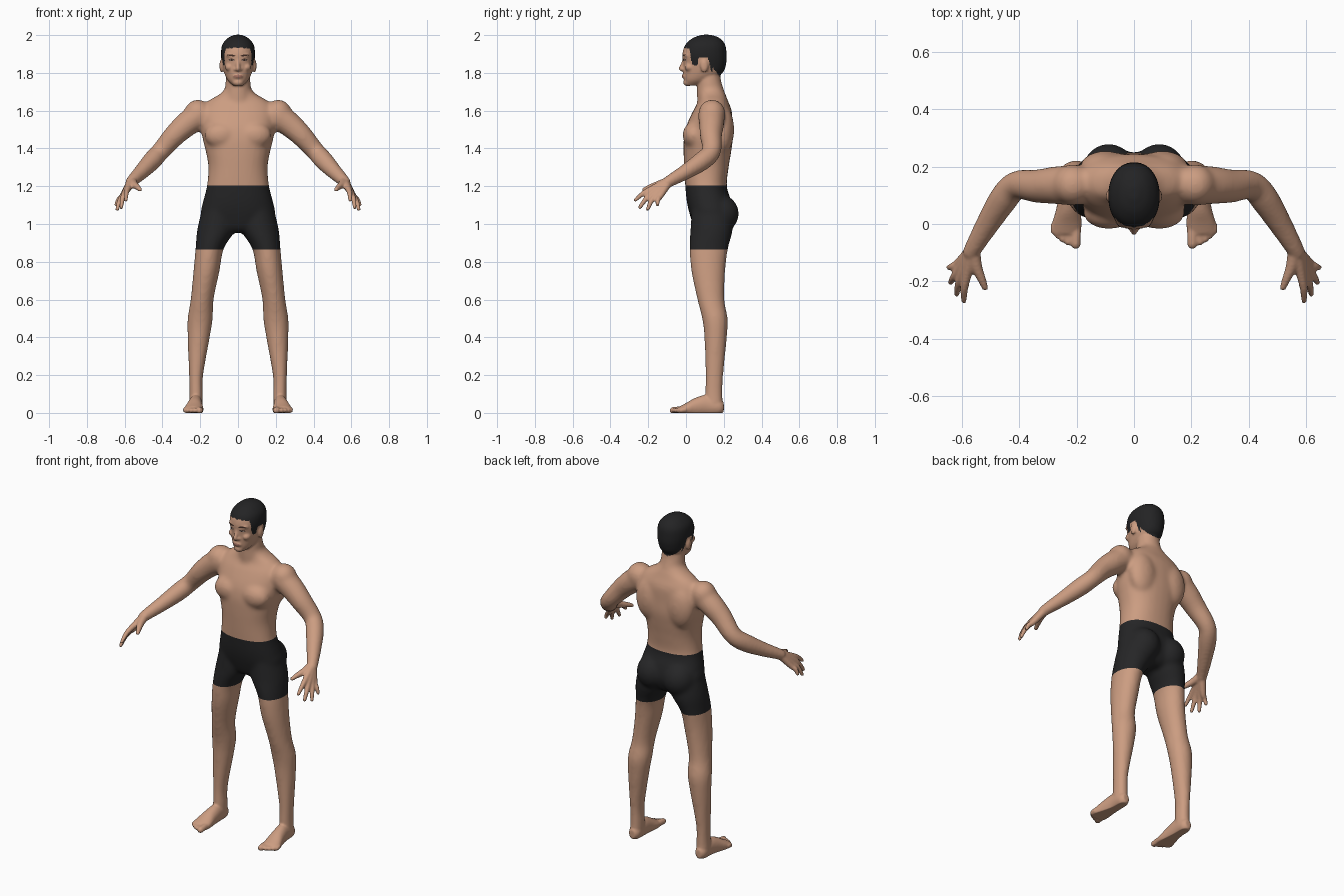
import bpy, bmesh, math
from mathutils import Vector, Matrix
from mathutils.bvhtree import BVHTree

if "Cube" in bpy.data.objects:
    bpy.data.objects.remove(bpy.data.objects["Cube"])

Z, Y = Vector((0, 0, 1)), Vector((0, 1, 0))


def material(name, color):
    mat = bpy.data.materials.new(name)
    mat.use_nodes = True
    mat.diffuse_color = (*color, 1)
    mat.node_tree.nodes["Principled BSDF"].inputs["Base Color"].default_value = (*color, 1)
    return mat


skin = material("skin", (0.60, 0.335, 0.22))
shorts = material("black shorts", (0.019, 0.019, 0.02))
hair = material("black hair", (0.017, 0.017, 0.018))
brow_dark = material("dark brown", (0.05, 0.025, 0.018))
eye_white = material("eye white", (0.45, 0.36, 0.31))
lip = material("lip", (0.38, 0.17, 0.125))


def spline(points, steps=6):
    """Catmull-Rom interpolation of whole cross-sections."""
    p = [Vector(points[0])] + [Vector(q) for q in points] + [Vector(points[-1])]
    out = []
    for i in range(1, len(p) - 2):
        a, b, c, d = p[i - 1:i + 3]
        for k in range(steps):
            t = k / steps
            out.append(0.5 * (2 * b + (c - a) * t + (2 * a - 5 * b + 4 * c - d) * t ** 2
                              + (3 * b - a - 3 * c + d) * t ** 3))
    return out + [p[-2]]


def loft(bm, sections, side=1, axis=None, square=1.0, count=28):
    """Skin rings (x, y, z, half width, half depth) along an axis or the path itself."""
    full = [tuple(s) if len(s) == 5 else (*s, s[3]) for s in sections]
    rows = spline(full)
    centres = [Vector(r[:3]) for r in rows]
    rings = []
    for i, row in enumerate(rows):
        n = axis or (centres[min(i + 1, len(rows) - 1)] - centres[max(i - 1, 0)]).normalized()
        u = (Vector((1, 0, 0)) - n * n.x).normalized()
        v = n.cross(u)
        ring = []
        for k in range(count):
            a = math.tau * k / count
            c, s = math.cos(a), math.sin(a)
            c = math.copysign(abs(c) ** square, c)
            s = math.copysign(abs(s) ** square, s)
            co = centres[i] + u * c * row[3] + v * s * row[4]
            ring.append(bm.verts.new((co.x * side, co.y, co.z)))
        rings.append(ring)
    for lower, upper in zip(rings, rings[1:]):
        for k in range(count):
            j = (k + 1) % count
            bm.faces.new((lower[k], lower[j], upper[j], upper[k]))
    bm.faces.new(rings[0])
    bm.faces.new(rings[-1])


def ball(bm, centre, radii, side=1):
    x, y, z = centre
    place = Matrix.Translation((x * side, y, z)) @ Matrix.Diagonal((*radii, 1))
    bmesh.ops.create_uvsphere(bm, u_segments=24, v_segments=16, radius=1, matrix=place)


def fuse(bm, voxel, repeats):
    """Melt overlapping volumes into one smooth skin."""
    bmesh.ops.recalc_face_normals(bm, faces=bm.faces)
    mesh = bpy.data.meshes.new("rough")
    bm.to_mesh(mesh)
    bm.free()
    obj = bpy.data.objects.new("rough", mesh)
    bpy.context.scene.collection.objects.link(obj)
    remesh = obj.modifiers.new("remesh", "REMESH")
    remesh.mode = "VOXEL"
    remesh.voxel_size = voxel
    smooth = obj.modifiers.new("smooth", "SMOOTH")
    smooth.factor = 0.5
    smooth.iterations = repeats
    graph = bpy.context.evaluated_depsgraph_get()
    result = bpy.data.meshes.new_from_object(obj.evaluated_get(graph))
    bpy.data.objects.remove(obj)
    bm = bmesh.new()
    bm.from_mesh(result)
    return bm


# Torso and neck
core = bmesh.new()
loft(core, [(0, .13, .955, .07, .06), (0, .135, .98, .13, .09), (0, .135, 1.05, .195, .115),
            (0, .122, 1.12, .185, .118), (0, .106, 1.2, .165, .11), (0, .108, 1.3, .157, .118),
            (0, .113, 1.38, .17, .126), (0, .118, 1.45, .187, .13), (0, .124, 1.52, .195, .122),
            (0, .14, 1.6, .195, .102), (0, .145, 1.65, .16, .078), (0, .14, 1.685, .1, .07),
            (0, .13, 1.715, .068, .066)], axis=Z, square=.88)
loft(core, [(0, .14, 1.6, .085, .08), (0, .13, 1.7, .07, .073), (0, .122, 1.76, .066, .064),
            (0, .12, 1.82, .06, .06)], axis=Z)

for side in (1, -1):
    # Chest, shoulder blade, shoulder and buttock masses
    ball(core, (.088, .04, 1.47), (.09, .058, .07), side)
    ball(core, (.1, .195, 1.5), (.09, .06, .13), side)
    ball(core, (.213, .137, 1.585), (.072, .072, .074), side)
    ball(core, (.088, .182, 1.055), (.094, .098, .1), side)
    # Arm
    loft(core, [(.17, .135, 1.585, .065), (.22, .135, 1.565, .07), (.275, .135, 1.525, .066),
                (.335, .132, 1.47, .059), (.41, .135, 1.385, .05), (.455, .087, 1.335, .051),
                (.51, 0, 1.277, .042), (.56, -.085, 1.228, .033), (.573, -.115, 1.208, .03)], side)
    # Leg
    loft(core, [(.1, .135, 1.08, .09, .105), (.116, .135, .97, .1, .112), (.15, .121, .87, .075, .102),
                (.167, .118, .75, .069, .09), (.19, .132, .6, .061, .072), (.2, .153, .5, .067, .068),
                (.208, .157, .4, .059, .06), (.222, .15, .2, .038, .048), (.222, .147, .1, .036, .048),
                (.224, .148, .03, .038, .05)], side, axis=Z)

body = fuse(core, 0.011, 9)

# Head: skull, nose, lips, chin
loft(body, [(0, .035, 1.733, .026, .034), (0, .06, 1.76, .054, .07), (0, .09, 1.8, .073, .104),
            (0, .099, 1.85, .084, .114), (0, .098, 1.9, .09, .117), (0, .102, 1.95, .083, .105),
            (0, .107, 1.985, .053, .07), (0, .108, 2.002, .016, .022)], axis=Z, square=.93)
loft(body, [(0, -.008, 1.88, .009), (0, -.016, 1.85, .01), (0, -.026, 1.824, .012),
            (0, -.02, 1.812, .009)])
ball(body, (0, -.008, 1.782), (.026, .014, .014))
ball(body, (0, .008, 1.75), (.03, .023, .021))

for side in (1, -1):
    # Brow, cheek, nostril and ear
    ball(body, (.034, .008, 1.893), (.03, .022, .011), side)
    ball(body, (.045, .02, 1.83), (.024, .028, .022), side)
    ball(body, (.012, -.014, 1.818), (.01, .011, .008), side)
    ball(body, (.087, .097, 1.838), (.011, .021, .036), side)
    # Fingers and palm: knuckle then tip
    for knuckle, tip in [((.583, -.18, 1.187), (.593, -.268, 1.127)),
                         ((.597, -.172, 1.17), (.618, -.244, 1.088)),
                         ((.607, -.157, 1.155), (.639, -.203, 1.078)),
                         ((.61, -.135, 1.15), (.645, -.152, 1.102))]:
        middle = Vector(knuckle).lerp(tip, .5) + Vector((.004, -.004, .004))
        loft(body, [(.563, -.09, 1.226, .024), (*knuckle, .0165), (*middle, .0135), (*tip, .01)], side)
        ball(body, tip, (.01, .01, .01), side)
    loft(body, [(.56, -.095, 1.225, .024), (.549, -.148, 1.208, .02), (.53, -.195, 1.193, .0145),
                (.519, -.222, 1.182, .011)], side)
    ball(body, (.519, -.222, 1.182), (.011, .011, .011), side)
    # Foot
    loft(body, [(.223, .2, .03, .018, .025), (.223, .175, .032, .034, .042), (.224, .11, .04, .037, .055),
                (.229, .05, .03, .043, .05), (.234, 0, .018, .052, .034), (.236, -.035, .012, .05, .022)],
         side, axis=Y)
    # Toes
    for x, y, r in [(.203, -.07, .0175), (.229, -.063, .0125), (.248, -.053, .0125),
                    (.266, -.04, .0115), (.28, -.026, .0115)]:
        loft(body, [(x, 0, .016, r), (x, y * .5, .017, r), (x, y, .013, r)], side)
        ball(body, (x, y, .013), (r, r, r), side)

body = fuse(body, 0.006, 4)
for v in body.verts:
    v.co.z = max(v.co.z, 0)

# Clean hems for the shorts
HEM, WAIST = 0.865, 1.205
for height in (HEM, WAIST):
    bmesh.ops.bisect_plane(body, geom=body.verts[:] + body.edges[:] + body.faces[:],
                           plane_co=(0, 0, height), plane_no=Z)

# Lowest hair height from front to back
HAIRLINE = [(-.1, 1.94), (.018, 1.93), (.032, 1.845), (.058, 1.835), (.068, 1.882),
            (.118, 1.88), (.132, 1.81), (.17, 1.775), (.3, 1.765)]


def hairline(x, y):
    for (a, low), (b, high) in zip(HAIRLINE, HAIRLINE[1:]):
        if y <= b:
            nape = abs(x) * .35 if y > .14 else 0
            return low + (high - low) * (y - a) / (b - a) + nape
    return 2


for f in body.faces:
    c = f.calc_center_median()
    f.smooth = True
    f.material_index = 0
    if HEM < c.z < WAIST and abs(c.x) < .32 and c.y > -.04:
        f.material_index = 1
    elif c.z > 1.75 and c.z > hairline(c.x, c.y):
        f.material_index = 2

surface = BVHTree.FromBMesh(body)


def add_object(name, bm, mats):
    mesh = bpy.data.meshes.new(name)
    bm.to_mesh(mesh)
    bm.free()
    for m in mats:
        mesh.materials.append(m)
    bpy.context.scene.collection.objects.link(bpy.data.objects.new(name, mesh))


def face_patch(name, mat, x, z, width, height, tilt=0, lift=.0015):
    """Thin oval laid on the front of the face."""
    bm = bmesh.new()
    bmesh.ops.create_circle(bm, cap_ends=True, cap_tris=True, segments=20, radius=1)
    bmesh.ops.subdivide_edges(bm, edges=bm.edges[:], cuts=2, use_grid_fill=True)
    for v in bm.verts:
        px = x + v.co.x * width
        pz = z + v.co.y * height + tilt * v.co.x * width
        hit = surface.ray_cast(Vector((px, -1, pz)), Y)[0]
        v.co = (px, (hit.y if hit else 0) - lift, pz)
    for f in bm.faces:
        f.smooth = True
        if f.normal.y > 0:
            f.normal_flip()
    bmesh.ops.recalc_face_normals(bm, faces=bm.faces)
    bm.normal_update()
    if sum(f.normal.y for f in bm.faces) > 0:
        bmesh.ops.reverse_faces(bm, faces=bm.faces)
    add_object(name, bm, [mat])


# Painted face details
for side, label in ((1, "left"), (-1, "right")):
    face_patch(label + "_eyebrow", brow_dark, .036 * side, 1.893, .022, .0045, .12 * side)
    face_patch(label + "_eyelid_line", brow_dark, .034 * side, 1.869, .0155, .0062)
    face_patch(label + "_eye", eye_white, .034 * side, 1.868, .0125, .0038, lift=.0025)
    face_patch(label + "_iris", brow_dark, .034 * side, 1.868, .0045, .0042, lift=.0035)
face_patch("lips", lip, 0, 1.782, .024, .0085)

add_object("body", body, [skin, shorts, hair])
